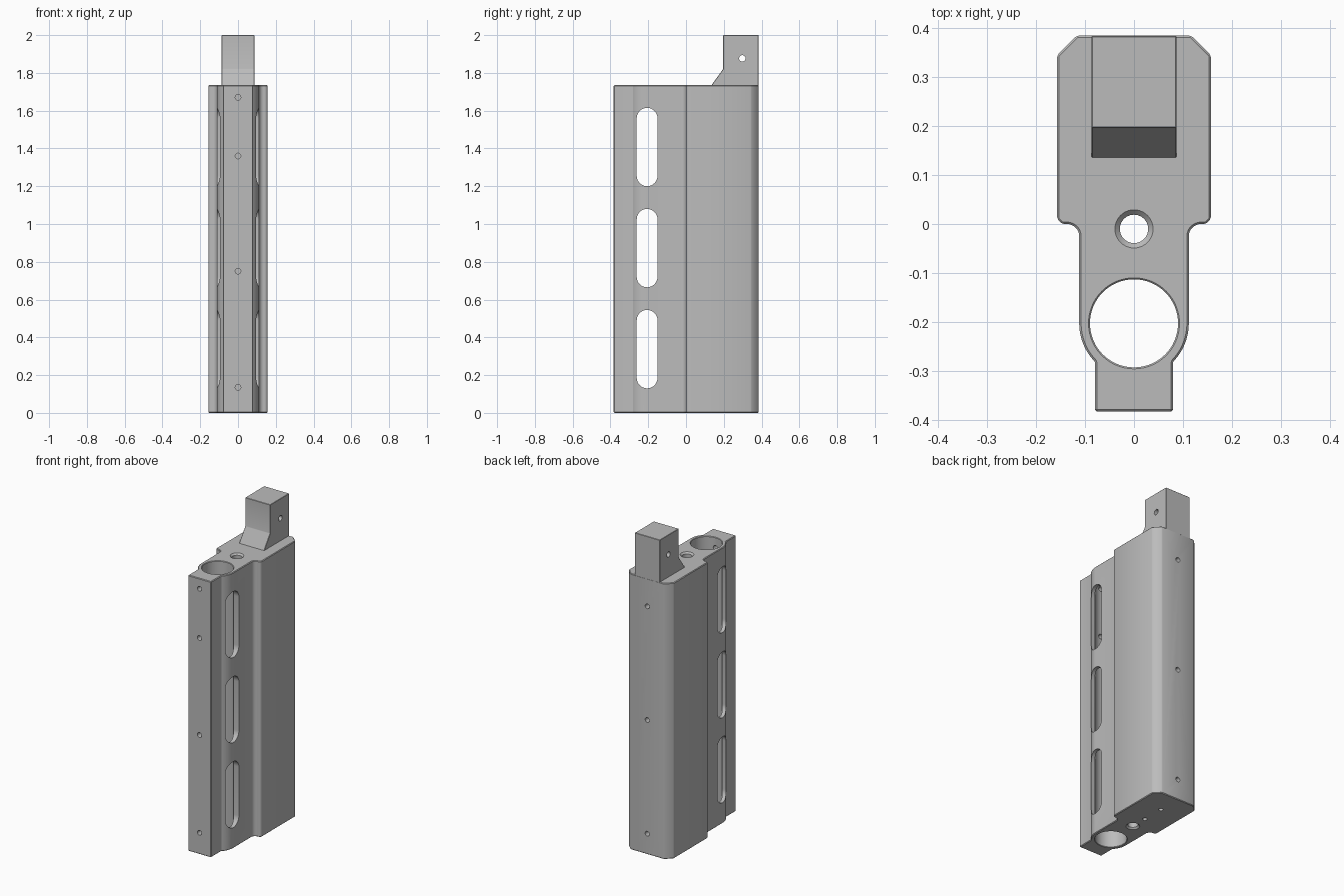
import bpy, bmesh
from math import sin, cos, radians
from mathutils import Vector

cube = bpy.data.objects.get("Cube")
if cube:
    bpy.data.objects.remove(cube, do_unlink=True)

metal = bpy.data.materials.new("machined grey")
metal.use_nodes = True
GREY = (0.5, 0.5, 0.5, 1)
metal.diffuse_color = GREY
metal.node_tree.nodes["Principled BSDF"].inputs["Base Color"].default_value = GREY

HEIGHT = 1.735
BORE_Y = -0.203
SCREW = 0.015


def arc(cx, cy, r, start, end, steps):
    angles = [radians(start + (end - start) * i / steps) for i in range(steps + 1)]
    return [(cx + r * cos(a), cy + r * sin(a)) for a in angles]


def place(axis, u, v, w):
    """Map profile coordinates (u, v) and depth w to space along an axis."""
    return {"x": Vector((w, u, v)), "y": Vector((u, w, v)), "z": Vector((u, v, w))}[axis]


def loft(name, axis, sections):
    """Join matching profiles, given as (depth, points), into a closed solid."""
    bm = bmesh.new()
    rings = [[bm.verts.new(place(axis, u, v, w)) for u, v in pts] for w, pts in sections]
    n = len(rings[0])
    for low, high in zip(rings, rings[1:]):
        for i in range(n):
            j = (i + 1) % n
            bm.faces.new((low[i], low[j], high[j], high[i]))
    bm.faces.new(rings[0][::-1])
    bm.faces.new(rings[-1])
    bmesh.ops.recalc_face_normals(bm, faces=bm.faces)
    mesh = bpy.data.meshes.new(name)
    bm.to_mesh(mesh)
    bm.free()
    mesh.materials.append(metal)
    ob = bpy.data.objects.new(name, mesh)
    bpy.context.collection.objects.link(ob)
    return ob


def activate(ob):
    bpy.ops.object.select_all(action="DESELECT")
    ob.select_set(True)
    bpy.context.view_layer.objects.active = ob


def bevel(ob, width):
    activate(ob)
    mod = ob.modifiers.new("bevel", "BEVEL")
    mod.width = width
    mod.segments = 1
    mod.limit_method = "ANGLE"
    mod.use_clamp_overlap = False
    bpy.ops.object.modifier_apply(modifier=mod.name)


def cut(ob, axis, sections):
    cutter = loft("cutter", axis, sections)
    cutter.hide_render = True
    activate(ob)
    mod = ob.modifiers.new("cut", "BOOLEAN")
    mod.operation = "DIFFERENCE"
    mod.solver = "EXACT"
    mod.object = cutter
    bpy.ops.object.modifier_apply(modifier=mod.name)
    bpy.data.objects.remove(cutter, do_unlink=True)


def drill(ob, axis, u, v, r, lo, hi, sides=20):
    ring = arc(u, v, r, 0, 360, sides)[:-1]
    cut(ob, axis, [(lo, ring), (hi, ring)])


def bore(ob, y, r, chamfer, sides):
    """Through hole along z with a countersink at both ends."""
    out = 0.02
    radii = [(-out, r + chamfer + out), (chamfer, r),
             (HEIGHT - chamfer, r), (HEIGHT + out, r + chamfer + out)]
    cut(ob, "z", [(z, arc(0, y, rad, 0, 360, sides)[:-1]) for z, rad in radii])


# Main body: half outline mirrored across x, then extruded
half = [(0.08, -0.383), (0.08, -0.283)]
half += arc(0, BORE_Y, 0.112, -44, 0, 12)
half += arc(0.137, -0.025, 0.025, 180, 90, 8)
half += [(0.147, 0), (0.157, 0.01), (0.157, 0.345), (0.117, 0.385)]
outline = half + [(-x, y) for x, y in reversed(half)]
body = loft("body", "z", [(0, outline), (HEIGHT, outline)])
bevel(body, 0.004)

# Vertical bores
bore(body, BORE_Y, 0.09, 0.003, 64)
bore(body, -0.01, 0.029, 0.01, 40)

# Rounded side slots
for z in (0.3375, 0.8725, 1.4075):
    reach, r = 0.1525, 0.055
    slot = arc(-0.206, z + reach, r, 0, 180, 16) + arc(-0.206, z - reach, r, 180, 360, 16)
    cut(body, "x", [(-0.3, slot), (0.3, slot)])

# Screw holes in the front, back and bottom
for z in (0.135, 0.75, 1.36, 1.67):
    drill(body, "y", 0, z, SCREW, -0.5, BORE_Y)
for z in (0.13, 0.845, 1.56):
    drill(body, "y", 0, z, SCREW, 0.26, 0.5)
for y in (0.095, 0.235):
    drill(body, "z", 0, y, 0.013, -0.1, 0.1)

# Upper lug with a sloped foot and a cross hole
side = [(0.135, 1.72), (0.135, HEIGHT), (0.196, 1.82), (0.196, 2.0), (0.3845, 2.0), (0.3845, 1.72)]
lug = loft("upper_lug", "x", [(-0.087, side), (0.087, side)])
bevel(lug, 0.002)
drill(lug, "x", 0.298, 1.877, 0.017, -0.2, 0.2)

for ob in (body, lug):
    activate(ob)
    bpy.ops.object.shade_smooth_by_angle(angle=radians(25))
